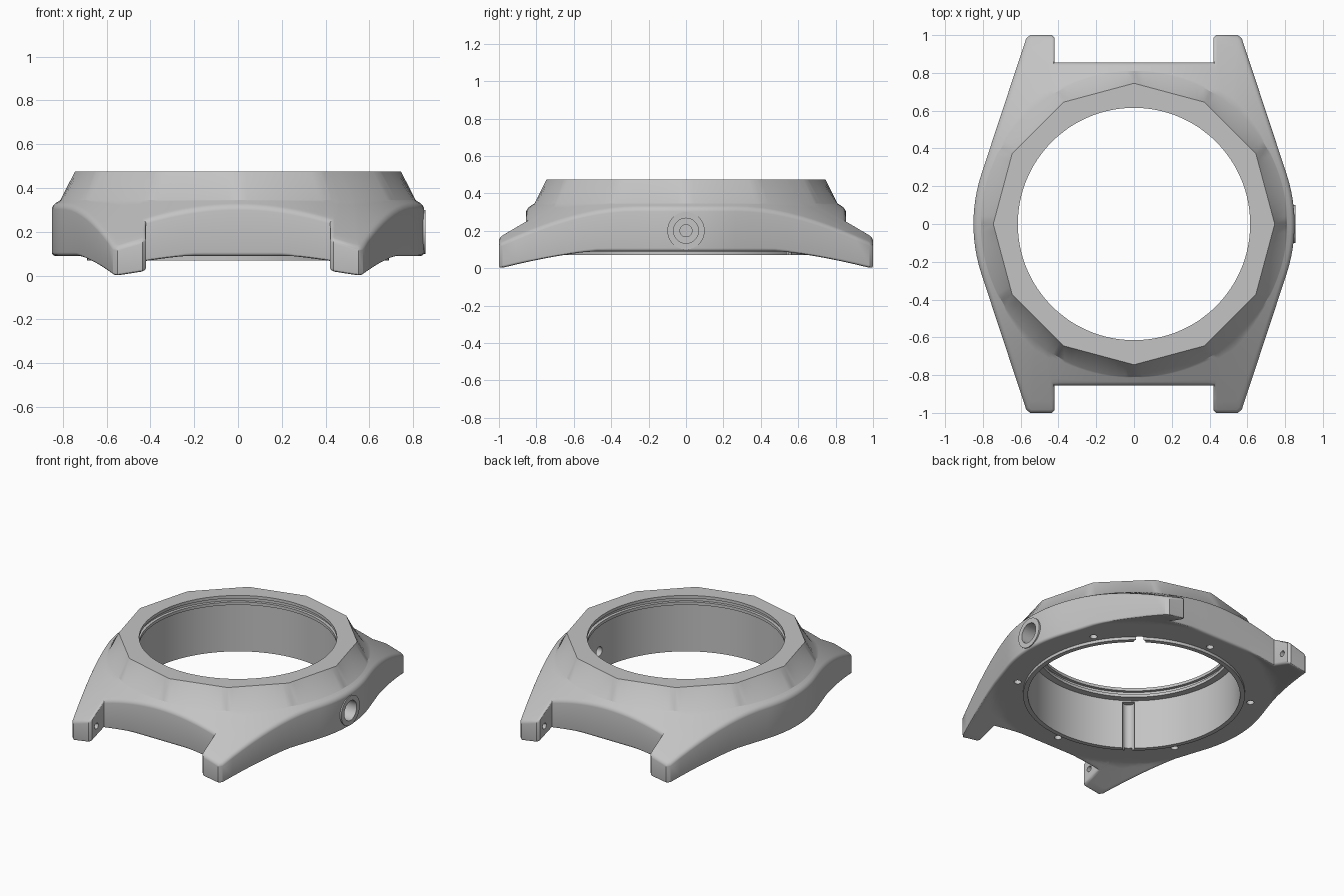
import bpy, bmesh, math
from mathutils import Vector, Matrix

if "Cube" in bpy.data.objects:
    bpy.data.objects.remove(bpy.data.objects["Cube"])

steel = bpy.data.materials.new("steel_grey")
steel.diffuse_color = (0.55, 0.55, 0.55, 1)
steel.use_nodes = True
steel.node_tree.nodes["Principled BSDF"].inputs["Base Color"].default_value = steel.diffuse_color


def make_object(name, bm):
    bmesh.ops.recalc_face_normals(bm, faces=bm.faces[:])
    mesh = bpy.data.meshes.new(name)
    bm.to_mesh(mesh)
    bm.free()
    mesh.materials.append(steel)
    obj = bpy.data.objects.new(name, mesh)
    bpy.context.collection.objects.link(obj)
    return obj


def skin(bm, rings, closed):
    """Quads between rings with equal point counts."""
    loops = [[bm.verts.new(p) for p in ring] for ring in rings]
    n = len(loops[0])
    pairs = list(zip(loops, loops[1:]))
    if closed:
        pairs.append((loops[-1], loops[0]))
    for a, b in pairs:
        for i in range(n):
            j = (i + 1) % n
            bm.faces.new((a[i], a[j], b[j], b[i]))
    return loops


def lathe(bm, profile, origin, axis, seg=32, closed=False):
    """Turned solid; profile is (radius, distance along axis)."""
    rot = Vector((0, 0, 1)).rotation_difference(Vector(axis)).to_matrix().to_4x4()
    mat = Matrix.Translation(origin) @ rot
    rings = [[mat @ Vector((r * math.cos(2 * math.pi * i / seg),
                            r * math.sin(2 * math.pi * i / seg), h)) for i in range(seg)]
             for r, h in profile]
    loops = skin(bm, rings, closed)
    if not closed:
        bm.faces.new(loops[0])
        bm.faces.new(loops[-1])


# One quarter of the case outline: (x, y, matching angle on the bezel circle)
R = 0.85
quarter = [(R * math.cos(math.radians(a)), R * math.sin(math.radians(a)), a)
           for a in range(0, 19, 3)]
ax, ay, _ = quarter[-1]
for a in range(21, 49, 3):
    f = (a - 18) / 30 * 0.975
    quarter.append((ax + (0.565 - ax) * f, ay + (1 - ay) * f, a))
quarter += [(0.55, 1, 50), (0.435, 1, 55), (0.42, 0.985, 56), (0.42, 0.92, 57), (0.42, 0.855, 58)]
quarter += [(0.42 * (90 - a) / 32, 0.855, a) for a in range(60, 91, 3)]

# Mirror to a half, rotate to the full loop
half = quarter + [(-x, y, 180 - a) for x, y, a in reversed(quarter[:-1])][:-1]
full = half + [(-x, -y, a + 180) for x, y, a in half]
outline = [Vector((x, y)) for x, y, a in full]
angles = [a for x, y, a in full]
N = len(full)


def inset(dist):
    out = []
    for i in range(N):
        d1 = (outline[i] - outline[i - 1]).normalized()
        d2 = (outline[(i + 1) % N] - outline[i]).normalized()
        n1, n2 = Vector((-d1.y, d1.x)), Vector((-d2.y, d2.x))
        out.append(outline[i] + (n1 + n2) * (dist / (1 + n1.dot(n2))))
    return out


def z_top(p):
    return 0.346 - 0.65 * (p.length - 0.81)


def z_bottom(p):
    return 0.09 - 0.35 * max(0, p.length - 0.875)


def circle2(r):
    return [Vector((r * math.cos(math.radians(a)), r * math.sin(math.radians(a)))) for a in angles]


def circle(r, z):
    return [(p.x, p.y, z) for p in circle2(r)]


def twelve_sided(r, z):
    ring = []
    for a in angles:
        k = r * math.cos(math.radians(15)) / math.cos(math.radians(a % 30 - 15))
        ring.append((k * math.cos(math.radians(a)), k * math.sin(math.radians(a)), z))
    return ring


# Case: bezel, conical shoulders, rounded rim, underside, inner bore as one skin
B = 0.017
STEPS = 8
BEV = 4
rings = [circle(0.615, 0.475), twelve_sided(0.745, 0.475), circle(0.81, 0.346)]
edge, ring81 = inset(B), circle2(0.81)
for k in range(1, STEPS):
    pts = [c.lerp(e, k / STEPS) for c, e in zip(ring81, edge)]
    rings.append([(p.x, p.y, z_top(p)) for p in pts])
for k in range(BEV + 1):
    t = math.pi / 2 * k / BEV
    pts = inset(B * (1 - math.sin(t)))
    rings.append([(p.x, p.y, z_top(p) - B * (1 - math.cos(t))) for p in pts])
for k in range(BEV, -1, -1):
    t = math.pi / 2 * k / BEV
    pts = inset(B * (1 - math.sin(t)))
    rings.append([(p.x, p.y, z_bottom(p) + B * (1 - math.cos(t))) for p in pts])
for k in range(STEPS - 1, -1, -1):
    pts = [c.lerp(e, k / STEPS) for c, e in zip(ring81, edge)]
    rings.append([(p.x, p.y, z_bottom(p)) for p in pts])
rings += [circle(r, z) for r, z in (
    (0.69, 0.09), (0.69, 0.07), (0.66, 0.07), (0.66, 0.41), (0.615, 0.41),
    (0.615, 0.43), (0.635, 0.43), (0.635, 0.455), (0.615, 0.455))]
bm = bmesh.new()
skin(bm, rings, True)
case = make_object("watch_case", bm)

# Cutters: crown bore, screw holes, bore grooves, strap pin holes
bm = bmesh.new()
lathe(bm, [(0.067, 0.27), (0.067, 0.14), (0.032, 0.14), (0.032, 0)], (0.6, 0, 0.2), (1, 0, 0))
for k in range(6):
    a = math.radians(30 + 60 * k)
    lathe(bm, [(0.023, 0), (0.023, 0.2)],
          (0.735 * math.cos(a), 0.735 * math.sin(a), 0), (0, 0, 1), 16)
for deg in (53, 233):
    a = math.radians(deg)
    lathe(bm, [(0.038, 0), (0.038, 0.4)],
          (0.66 * math.cos(a), 0.66 * math.sin(a), 0), (0, 0, 1), 20)
for sx in (-1, 1):
    for y in (-0.935, 0.935):
        lathe(bm, [(0.02, 0), (0.02, 0.12)], (sx * 0.38, y, 0.11), (sx, 0, 0), 16)
cutter = make_object("hole_cutter", bm)
cutter.hide_render = True

bpy.context.view_layer.objects.active = case
mod = case.modifiers.new("holes", 'BOOLEAN')
mod.operation = 'DIFFERENCE'
mod.solver = 'EXACT'
mod.object = cutter
bpy.ops.object.modifier_apply(modifier=mod.name)
bpy.data.objects.remove(cutter)

# Flat collar around the crown bore
bm = bmesh.new()
lathe(bm, [(0.1, 0), (0.1, 0.055), (0.067, 0.055), (0.067, 0)], (0.8, 0, 0.2), (1, 0, 0), 40, True)
collar = make_object("crown_collar", bm)

for obj in (case, collar):
    bpy.ops.object.select_all(action='DESELECT')
    obj.select_set(True)
    bpy.context.view_layer.objects.active = obj
    bpy.ops.object.shade_smooth_by_angle(angle=math.radians(28))
